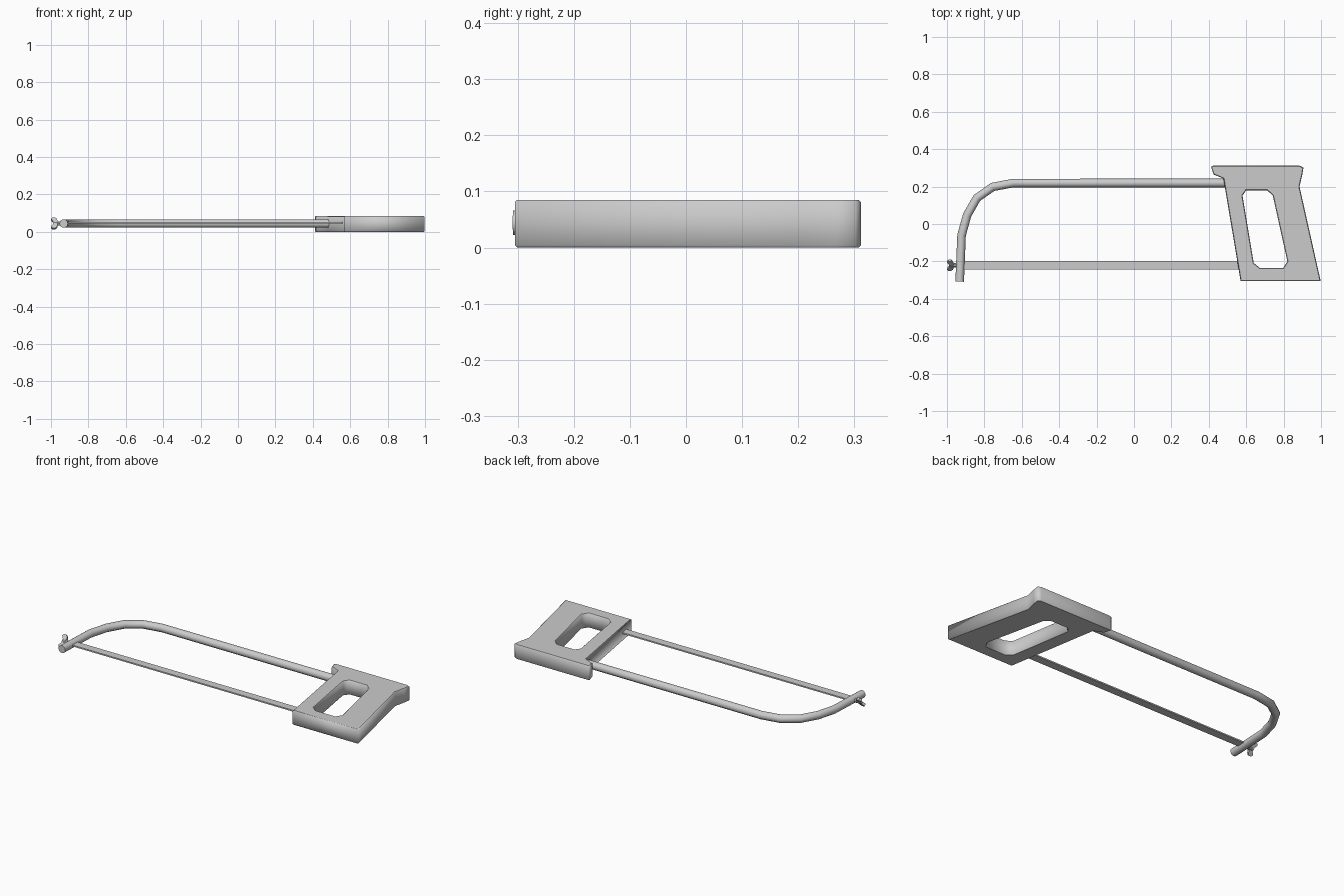
import bpy, bmesh, math
from mathutils import Matrix

if "Cube" in bpy.data.objects:
    bpy.data.objects.remove(bpy.data.objects["Cube"])

MID = 0.0445  # height of frame, blade and nut


def curve(name, outlines, cyclic, dims, **props):
    """Poly curve converted to a mesh object."""
    cu = bpy.data.curves.new(name, 'CURVE')
    cu.dimensions = dims
    for pts in outlines:
        s = cu.splines.new('POLY')
        s.points.add(len(pts) - 1)
        for p, (x, y) in zip(s.points, pts):
            p.co = (x, y, 0, 1)
        s.use_cyclic_u = cyclic
    for k, v in props.items():
        setattr(cu, k, v)
    ob = bpy.data.objects.new(name, cu)
    bpy.context.collection.objects.link(ob)
    bpy.ops.object.select_all(action='DESELECT')
    ob.select_set(True)
    bpy.context.view_layer.objects.active = ob
    bpy.ops.object.convert(target='MESH')
    return bpy.context.object


def mesh_object(name, bm):
    bmesh.ops.recalc_face_normals(bm, faces=bm.faces)
    me = bpy.data.meshes.new(name)
    bm.to_mesh(me)
    bm.free()
    ob = bpy.data.objects.new(name, me)
    bpy.context.collection.objects.link(ob)
    return ob


# Handle: slanted plate with a hand hole and slightly bevelled rims
outer = [(0.425, 0.312), (0.885, 0.312), (0.906, 0.302), (0.90, 0.265),
         (0.885, 0.20), (0.998, -0.305), (0.57, -0.305), (0.478, 0.243),
         (0.425, 0.265), (0.411, 0.307)]
hole = [(0.60, 0.18), (0.712, 0.18), (0.742, 0.152), (0.82, -0.20),
        (0.798, -0.234), (0.672, -0.234), (0.64, -0.208), (0.58, 0.152)]
BEV = 0.004
handle = curve("handle", [outer, hole], True, '2D', fill_mode='BOTH',
               extrude=0.0425 - BEV, bevel_depth=BEV, bevel_resolution=0, offset=-BEV)
handle.location.z = 0.0425

# Bent tubular frame
path = [(0.51, 0.219), (-0.645, 0.219), (-0.756, 0.198), (-0.84, 0.139),
        (-0.892, 0.048), (-0.922, -0.06), (-0.932, -0.308)]
frame = curve("frame", [path], False, '3D', bevel_depth=0.023,
              bevel_resolution=3, use_fill_caps=True)
frame.location.z = MID
bpy.ops.object.shade_smooth_by_angle(angle=math.radians(40))

# Flat blade
bm = bmesh.new()
bmesh.ops.create_cube(bm, size=1)
bmesh.ops.scale(bm, vec=(1.53, 0.047, 0.008), verts=bm.verts)
blade = mesh_object("blade", bm)
blade.location = (-0.165, -0.221, MID + 0.003)

# Tension screw through the frame end
bm = bmesh.new()
bmesh.ops.create_cone(bm, cap_ends=True, segments=10, radius1=0.013, radius2=0.01,
                      depth=0.06, matrix=Matrix.Rotation(-math.pi / 2, 4, 'Y'))
screw = mesh_object("tension_screw", bm)
screw.location = (-0.955, -0.221, MID)

# Wing nut: mirrored profile, turned diagonally about the screw axis
half = [(-0.964, 0.011), (-0.968, 0.027), (-0.978, 0.038), (-0.992, 0.038),
        (-1.0, 0.028), (-0.988, 0.011)]
profile = half + [(x, -r) for x, r in reversed(half)]
T = 0.014
bm = bmesh.new()
face = bm.faces.new([bm.verts.new((x, r, -T / 2)) for x, r in profile])
ext = bmesh.ops.extrude_face_region(bm, geom=[face])
bmesh.ops.translate(bm, vec=(0, 0, T),
                    verts=[g for g in ext["geom"] if isinstance(g, bmesh.types.BMVert)])
nut = mesh_object("wing_nut", bm)
nut.location = (0, -0.221, MID)
nut.rotation_euler.x = math.radians(48)
